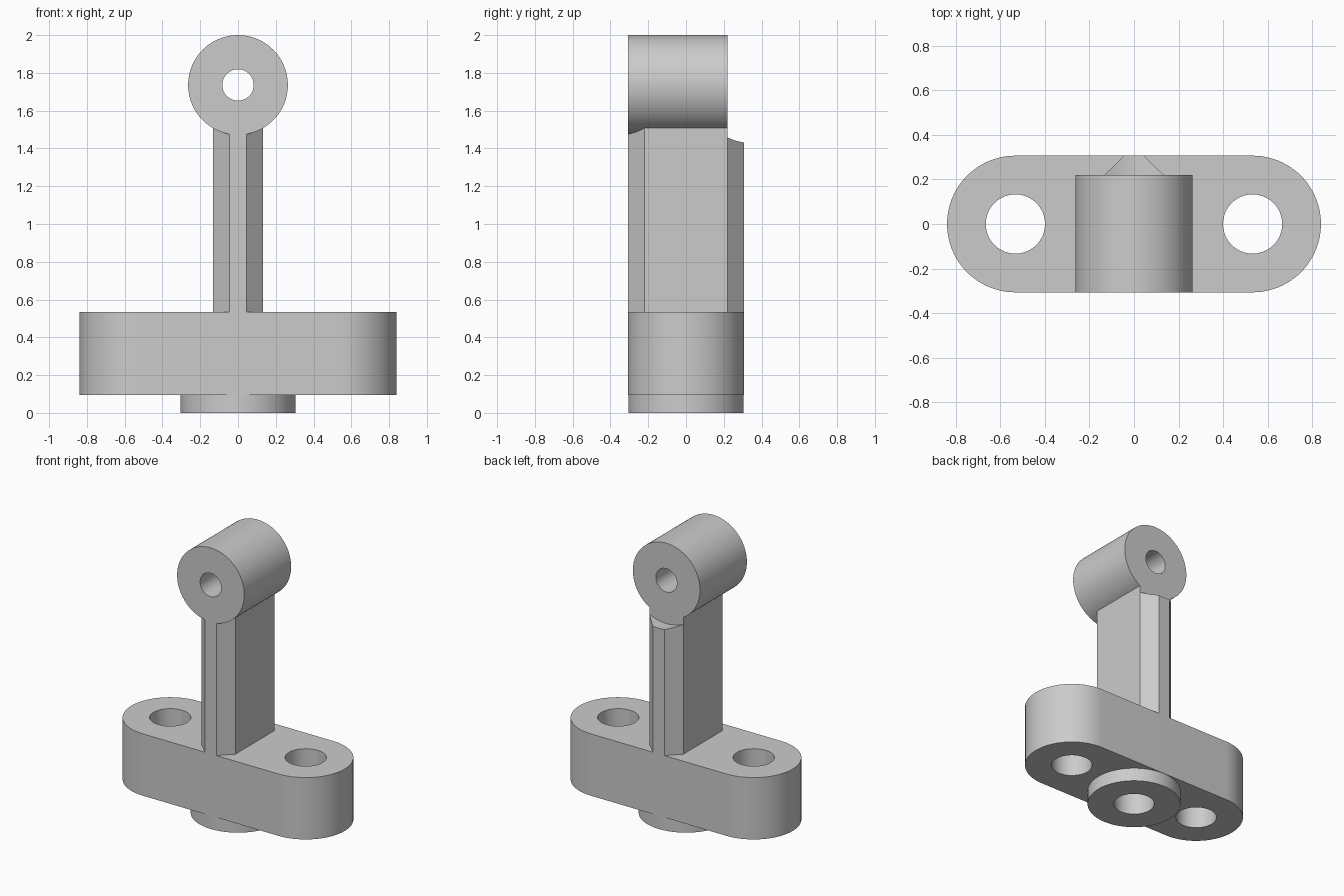
import bpy, bmesh, math

cube = bpy.data.objects.get("Cube")
if cube:
    bpy.data.objects.remove(cube, do_unlink=True)

GREY = (0.6, 0.6, 0.6, 1.0)
mat = bpy.data.materials.new("light grey")
mat.use_nodes = True
mat.diffuse_color = GREY
mat.node_tree.nodes["Principled BSDF"].inputs["Base Color"].default_value = GREY

R = 0.307        # half depth of the foot and post
SPAN = 0.533     # distance of the bolt holes from the centre
FOOT_Z, TOP_Z = 0.095, 0.535
EYE_Z, EYE_R = 1.736, 0.264
EYE_BACK = 0.22


def prism(name, outline, z0, z1):
    """Extrude a flat outline from z0 up to z1."""
    bm = bmesh.new()
    face = bm.faces.new([bm.verts.new((x, y, z0)) for x, y in outline])
    top = bmesh.ops.extrude_face_region(bm, geom=[face])["geom"]
    verts = [v for v in top if isinstance(v, bmesh.types.BMVert)]
    bmesh.ops.translate(bm, verts=verts, vec=(0, 0, z1 - z0))
    bmesh.ops.recalc_face_normals(bm, faces=bm.faces)
    mesh = bpy.data.meshes.new(name)
    bm.to_mesh(mesh)
    bm.free()
    mesh.materials.append(mat)
    obj = bpy.data.objects.new(name, mesh)
    bpy.context.collection.objects.link(obj)
    return obj


def arc(cx, r, start, end, n):
    steps = [math.radians(start + (end - start) * i / n) for i in range(n + 1)]
    return [(cx + r * math.cos(a), r * math.sin(a)) for a in steps]


def upright_cylinder(name, x, r, z0, z1):
    return prism(name, arc(x, r, 0, 360, 96)[:-1], z0, z1)


def eye_cylinder(name, r, y0, y1):
    """Cylinder along y through the centre of the eye."""
    obj = upright_cylinder(name, 0, r, -y1, -y0)
    obj.rotation_euler.x = math.pi / 2
    obj.location.z = EYE_Z
    return obj


def finish(obj, cutters=()):
    """Cut away the cutters, then smooth the round faces."""
    bpy.context.view_layer.update()
    bpy.ops.object.select_all(action="DESELECT")
    obj.select_set(True)
    bpy.context.view_layer.objects.active = obj
    for cutter in cutters:
        mod = obj.modifiers.new("cut", "BOOLEAN")
        mod.operation = "DIFFERENCE"
        mod.solver = "EXACT"
        mod.object = cutter
        bpy.ops.object.modifier_apply(modifier=mod.name)
    for cutter in cutters:
        bpy.data.objects.remove(cutter, do_unlink=True)
    bpy.ops.object.shade_smooth_by_angle(angle=math.radians(30))


# Foot with two bolt holes and a blind socket
foot = prism("foot", arc(SPAN, R, -90, 90, 48) + arc(-SPAN, R, 90, 270, 48), FOOT_Z, TOP_Z)
finish(foot, [upright_cylinder("bolt_hole", s * SPAN, 0.133, -0.1, 0.8) for s in (-1, 1)]
       + [upright_cylinder("socket", 0, 0.133, -0.1, 0.44)])

# Round boss under the foot
boss = upright_cylinder("boss", 0, 0.305, 0, FOOT_Z)
finish(boss, [upright_cylinder("boss_hole", 0, 0.133, -0.1, 0.2)])

# Post with chamfered corners, hollowed at the top to seat the eye
W, N, C = 0.133, 0.045, 0.22
post = prism("post", [(-N, -R), (N, -R), (W, -C), (W, C), (N, R), (-N, R), (-W, C), (-W, -C)],
             TOP_Z, 1.6)
finish(post, [eye_cylinder("eye_seat", EYE_R, -0.5, 0.5),
              eye_cylinder("rear_clearance", 0.308, EYE_BACK, 0.5)])

# Eye barrel with its bore
eye = eye_cylinder("eye", EYE_R, -R, EYE_BACK)
finish(eye, [eye_cylinder("bore", 0.083, -0.5, 0.5)])
